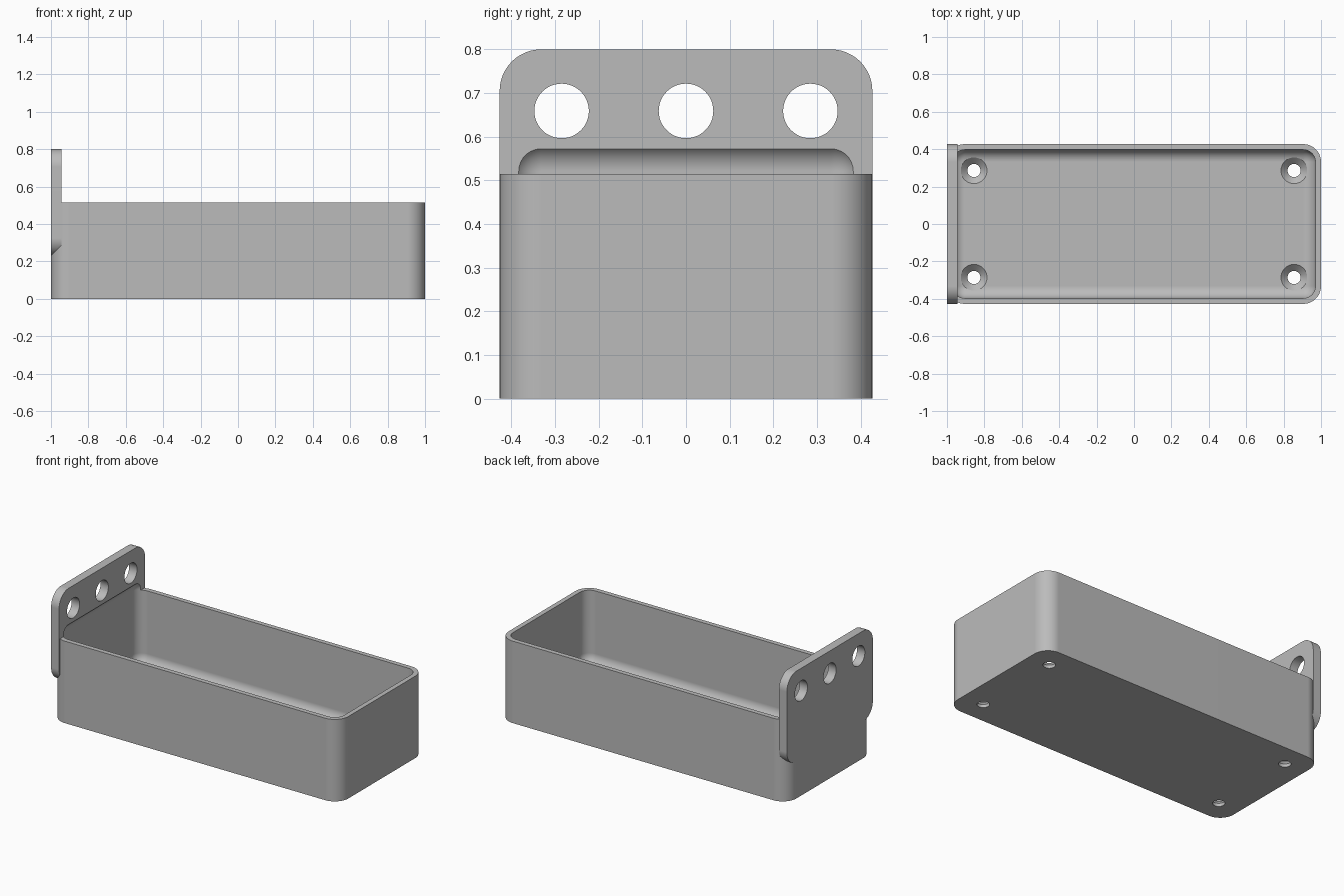
import bpy
import bmesh
import math
from mathutils import Matrix, Vector

old = bpy.data.objects.get("Cube")
if old:
    bpy.data.objects.remove(old, do_unlink=True)

HALF_WIDTH = 0.427
RIM = 0.515        # height of the tray walls
WALL = 0.03
FLOOR = 0.055      # floor and back plate thickness
RADIUS = 0.095     # outer corner radius

grey = bpy.data.materials.new("plain grey")
grey.use_nodes = True
colour = (0.5, 0.5, 0.5, 1)
grey.diffuse_color = colour
grey.node_tree.nodes["Principled BSDF"].inputs["Base Color"].default_value = colour


def make_object(name, bm):
    bmesh.ops.recalc_face_normals(bm, faces=bm.faces)
    mesh = bpy.data.meshes.new(name)
    bm.to_mesh(mesh)
    bm.free()
    mesh.materials.append(grey)
    obj = bpy.data.objects.new(name, mesh)
    bpy.context.collection.objects.link(obj)
    return obj


def rounded_box(name, low, high, radius, axis=None, segments=12):
    """Box with rounded edges: those along one axis, or all of them."""
    low, high = Vector(low), Vector(high)
    bm = bmesh.new()
    bmesh.ops.create_cube(bm, size=1)
    bmesh.ops.scale(bm, vec=high - low, verts=bm.verts)
    bmesh.ops.translate(bm, vec=(low + high) / 2, verts=bm.verts)
    edges = [e for e in bm.edges if axis is None
             or abs((e.verts[0].co - e.verts[1].co).normalized()[axis]) > 0.9]
    bmesh.ops.bevel(bm, geom=edges, offset=radius, offset_type='OFFSET',
                    segments=segments, profile=0.5, affect='EDGES')
    return make_object(name, bm)


def lathe_cutter(name, profile, place):
    """Closed solid turned about z from (radius, height) pairs."""
    sides = 48
    bm = bmesh.new()
    rings = [[bm.verts.new((r * math.cos(math.tau * i / sides),
                            r * math.sin(math.tau * i / sides), z))
              for i in range(sides)] for r, z in profile]
    for a, b in zip(rings, rings[1:]):
        for i in range(sides):
            j = (i + 1) % sides
            bm.faces.new((a[i], a[j], b[j], b[i]))
    bm.faces.new(rings[0])
    bm.faces.new(rings[-1])
    bm.transform(place)
    return make_object(name, bm)


def combine(target, tool, operation):
    mod = target.modifiers.new(operation.lower(), 'BOOLEAN')
    mod.operation = operation
    mod.solver = 'EXACT'
    mod.object = tool
    bpy.context.view_layer.objects.active = target
    bpy.ops.object.modifier_apply(modifier=mod.name)
    bpy.data.objects.remove(tool, do_unlink=True)


# Tray body with the upright mounting plate on its end
tray = rounded_box("tray_with_mounting_plate", (-1, -HALF_WIDTH, 0),
                   (1, HALF_WIDTH, RIM), RADIUS, axis=2)
plate = rounded_box("mounting_plate", (-1, -HALF_WIDTH, 0.23),
                    (-1 + FLOOR, HALF_WIDTH, 0.8), RADIUS, axis=0)
combine(tray, plate, 'UNION')

# Rounded cavity, which also scoops a shallow recess into the plate
inner = HALF_WIDTH - WALL
cavity = rounded_box("cavity_cutter", (WALL - 1, -inner, FLOOR),
                     (1 - WALL, inner, 0.586), RADIUS - WALL)
combine(tray, cavity, 'DIFFERENCE')

# Three hanging holes through the plate
for y in (-0.285, 0, 0.285):
    place = Matrix.Translation((-1, y, 0.659)) @ Matrix.Rotation(math.pi / 2, 4, 'Y')
    hole = lathe_cutter("plate_hole_cutter", [(0.0625, -0.1), (0.0625, 0.2)], place)
    combine(tray, hole, 'DIFFERENCE')

# Countersunk screw holes in the floor corners
for x in (-0.856, 0.856):
    for y in (-0.286, 0.286):
        profile = [(0.035, -0.1), (0.035, 0.02), (0.07, FLOOR), (0.07, 0.15)]
        hole = lathe_cutter("screw_hole_cutter", profile, Matrix.Translation((x, y, 0)))
        combine(tray, hole, 'DIFFERENCE')

# Smooth fillets with crisp edges and flat panels
bpy.ops.object.select_all(action='DESELECT')
tray.select_set(True)
bpy.context.view_layer.objects.active = tray
bpy.ops.object.shade_smooth_by_angle(angle=math.radians(30))
weighted = tray.modifiers.new("weighted_normals", 'WEIGHTED_NORMAL')
weighted.keep_sharp = True
